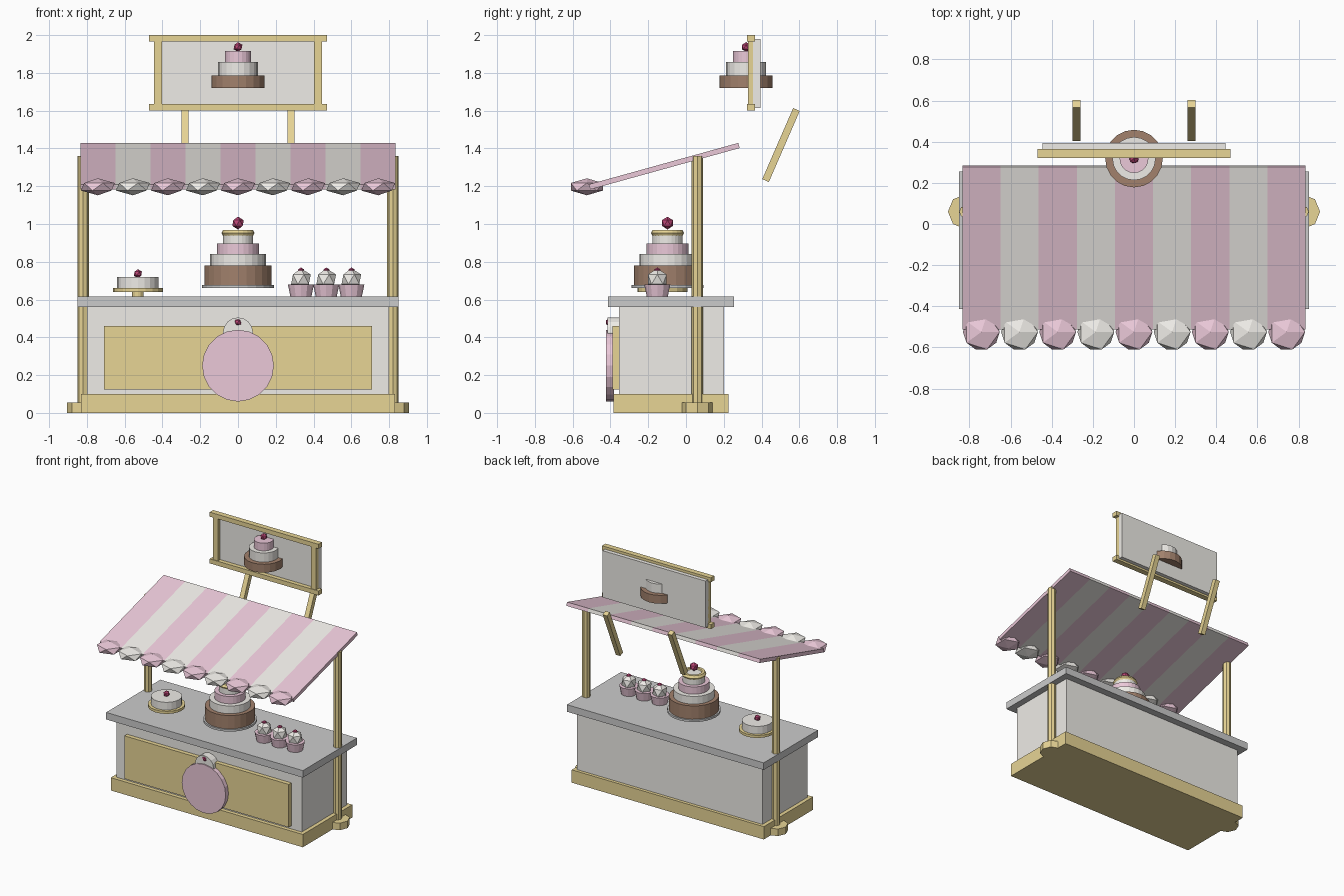
import bpy
from math import pi, radians

if "Cube" in bpy.data.objects:
    bpy.data.objects.remove(bpy.data.objects["Cube"])

def mat(name, r, g, b):
    m = bpy.data.materials.new(name)
    m.diffuse_color = (r, g, b, 1)
    m.use_nodes = True
    m.node_tree.nodes["Principled BSDF"].inputs["Base Color"].default_value = m.diffuse_color
    return m

GOLD = mat("gold", 0.80, 0.66, 0.30)
PINK = mat("pink", 0.83, 0.58, 0.69)
CREAM = mat("cream", 0.86, 0.84, 0.80)
BROWN = mat("chocolate", 0.36, 0.22, 0.15)
RED = mat("cherry", 0.50, 0.06, 0.18)
GREY = mat("stone", 0.55, 0.55, 0.55)

def finish(name, m):
    o = bpy.context.object
    o.name = name
    o.data.materials.append(m)
    return o

def box(name, x, y, z, m):
    """Box from three (min, max) ranges."""
    bpy.ops.mesh.primitive_cube_add(size=1, location=[sum(r) / 2 for r in (x, y, z)])
    o = finish(name, m)
    o.scale = [r[1] - r[0] for r in (x, y, z)]
    return o

def cyl(name, x, y, z0, z1, r, m, n=20, r2=None):
    bpy.ops.mesh.primitive_cone_add(vertices=n, radius1=r, radius2=r if r2 is None else r2,
                                    depth=z1 - z0, location=(x, y, (z0 + z1) / 2))
    return finish(name, m)

def ball(name, x, y, z, r, m, sz=1):
    bpy.ops.mesh.primitive_ico_sphere_add(subdivisions=1, radius=r, location=(x, y, z))
    o = finish(name, m)
    o.scale.z = sz
    return o

def disc(name, z, y0, y1, r, m, n=20):
    """Disc facing the front."""
    bpy.ops.mesh.primitive_cylinder_add(vertices=n, radius=r, depth=y1 - y0,
                                        location=(0, (y0 + y1) / 2, z), rotation=(pi / 2, 0, 0))
    return finish(name, m)

# Counter
box("counter_base", (-0.83, 0.83), (-0.385, 0.225), (0, 0.10), GOLD)
box("counter_body", (-0.80, 0.80), (-0.355, 0.20), (0.10, 0.56), CREAM)
box("front_panel", (-0.71, 0.71), (-0.388, -0.35), (0.125, 0.46), GOLD)
box("countertop", (-0.85, 0.85), (-0.413, 0.255), (0.56, 0.615), GREY)

# Cupcake emblem on the panel
disc("emblem_disc", 0.25, -0.423, -0.38, 0.19, PINK)
disc("emblem_frosting", 0.425, -0.415, -0.355, 0.08, CREAM, 16)
ball("emblem_cherry", 0, -0.405, 0.48, 0.022, RED)

# Awning posts and feet
for s, side in ((-1, "left"), (1, "right")):
    cyl(side + "_post", s * 0.82, 0.06, 0, 1.36, 0.03, GOLD, 8)
    cyl(side + "_post_foot", s * 0.82, 0.06, 0, 0.055, 0.085, GOLD, 8)

# Striped sloping awning with scalloped edge
W = 1.67 / 9
for i in range(9):
    x = (i - 4) * W
    m = CREAM if i % 2 else PINK
    o = box(f"awning_stripe_{i}", (x - W / 2, x + W / 2), (-0.525, 0.295), (1.292, 1.32), m)
    o.rotation_euler.x = radians(15.5)
    ball(f"awning_scallop_{i}", x, -0.525, 1.197, 0.1, m, 0.45)

# Sign with frame and leaning supports
box("sign_board", (-0.445, 0.445), (0.355, 0.395), (1.615, 1.98), CREAM)
for z, n in ((1.60, "bottom"), (1.965, "top")):
    box(f"sign_frame_{n}", (-0.47, 0.47), (0.322, 0.365), (z, z + 0.035), GOLD)
for s, side in ((-1, "left"), (1, "right")):
    a, b = sorted((s * 0.403, s * 0.445))
    box(f"sign_frame_{side}", (a, b), (0.327, 0.362), (1.62, 1.98), GOLD)
    c = s * 0.28
    o = box(f"sign_support_{side}", (c - 0.019, c + 0.019), (0.484, 0.522), (1.213, 1.623), GOLD)
    o.rotation_euler.x = radians(-23.5)

# Cake on the sign
for n, z0, z1, r, m in (("bottom", 1.72, 1.785, 0.14, BROWN), ("middle", 1.785, 1.857, 0.105, CREAM),
                        ("top", 1.857, 1.917, 0.07, PINK)):
    cyl("sign_cake_" + n, 0, 0.318, z0, z1, r, m)
ball("sign_cake_cherry", 0, 0.318, 1.937, 0.026, RED)

# Tiered display cake
for n, z0, z1, r, m in (("plate", 0.66, 0.676, 0.19, GREY), ("tier_1", 0.676, 0.78, 0.178, BROWN),
                        ("tier_2", 0.78, 0.84, 0.147, CREAM), ("tier_3", 0.84, 0.897, 0.11, PINK),
                        ("tier_4", 0.897, 0.96, 0.08, CREAM)):
    cyl("cake_" + n, 0, -0.098, z0, z1, r, m, 24)
bpy.ops.mesh.primitive_torus_add(major_segments=20, minor_segments=6, major_radius=0.068,
                                 minor_radius=0.02, location=(0, -0.098, 0.952))
finish("cake_gold_ring", GOLD)
ball("cake_cherry", 0, -0.098, 1.005, 0.034, RED)

# Small cake on a stand
cyl("stand_stem", -0.53, -0.125, 0.61, 0.645, 0.03, GOLD, 12)
cyl("stand_plate", -0.53, -0.125, 0.64, 0.66, 0.132, GOLD)
cyl("small_cake", -0.53, -0.125, 0.655, 0.72, 0.11, CREAM)
ball("small_cake_cherry", -0.53, -0.125, 0.737, 0.024, RED)

# Cupcakes
for i, x in enumerate((0.333, 0.467, 0.6)):
    cyl(f"cupcake_cup_{i}", x, -0.152, 0.612, 0.68, 0.055, PINK, 12, 0.069)
    ball(f"cupcake_frosting_{i}", x, -0.152, 0.707, 0.058, CREAM)
    ball(f"cupcake_cherry_{i}", x, -0.152, 0.75, 0.02, RED)
